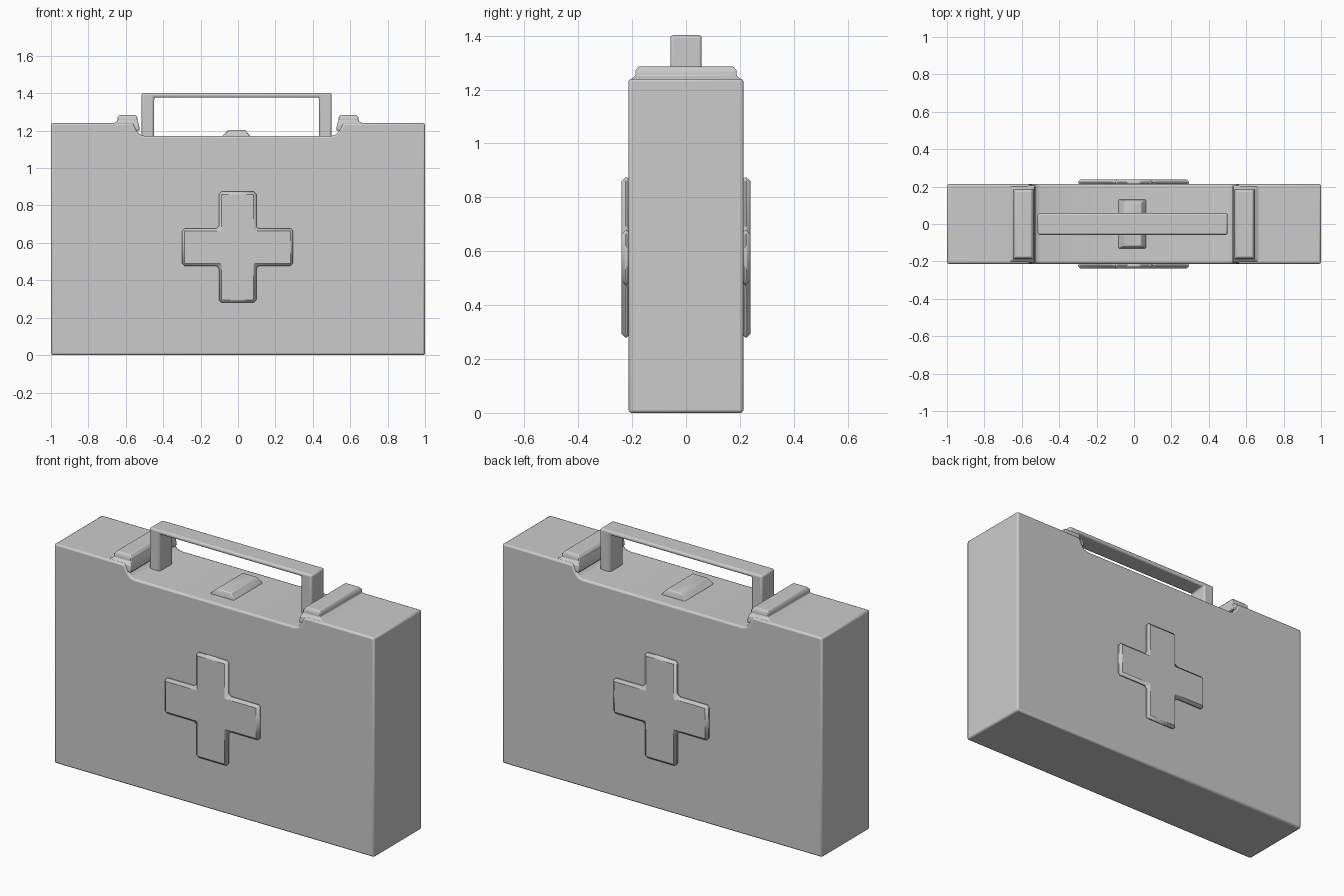
import bpy, bmesh, math

if "Cube" in bpy.data.objects:
    bpy.data.objects.remove(bpy.data.objects["Cube"])


def finish(name, bm, bevel=0.0, segments=2):
    bmesh.ops.recalc_face_normals(bm, faces=bm.faces)
    mesh = bpy.data.meshes.new(name)
    bm.to_mesh(mesh)
    bm.free()
    obj = bpy.data.objects.new(name, mesh)
    bpy.context.collection.objects.link(obj)
    if bevel:
        mod = obj.modifiers.new("soft_edges", 'BEVEL')
        mod.width = bevel
        mod.segments = segments
        mod.limit_method = 'ANGLE'
        mod.angle_limit = math.radians(40)
    bpy.ops.object.select_all(action='DESELECT')
    obj.select_set(True)
    bpy.context.view_layer.objects.active = obj
    bpy.ops.object.shade_smooth_by_angle(angle=math.radians(46))
    return obj


def prism(name, profile, y0, y1, bevel, segments=2):
    """Extrude an (x, z) outline from y0 to y1."""
    bm = bmesh.new()
    face = bm.faces.new([bm.verts.new((x, y0, z)) for x, z in profile])
    new = bmesh.ops.extrude_face_region(bm, geom=[face])["geom"]
    verts = [v for v in new if isinstance(v, bmesh.types.BMVert)]
    bmesh.ops.translate(bm, verts=verts, vec=(0, y1 - y0, 0))
    return finish(name, bm, bevel, segments)


def loft(name, rings, bevel=0.0):
    """Stack rectangles given as (x0, x1, half depth, z)."""
    bm = bmesh.new()
    loops = [[bm.verts.new(p) for p in
              ((a, -d, z), (b, -d, z), (b, d, z), (a, d, z))]
             for a, b, d, z in rings]
    for low, high in zip(loops, loops[1:]):
        for i in range(4):
            j = (i + 1) % 4
            bm.faces.new((low[i], low[j], high[j], high[i]))
    bm.faces.new(loops[0])
    bm.faces.new(loops[-1])
    return finish(name, bm, bevel)


# Case with a sunken area under the handle
half = [(1, 0), (1, 1.24), (0.56, 1.24), (0.545, 1.205), (0.525, 1.18), (0.5, 1.172)]
prism("case", half + [(-x, z) for x, z in reversed(half)], -0.213, 0.213, 0.01)

# Raised ribs either side of the handle
for side, label in ((1, "right"), (-1, "left")):
    loft(label + "_rib", [(side * a, side * b, d, z) for a, b, d, z in (
        (0.525, 0.67, 0.207, 1.2),
        (0.53, 0.67, 0.205, 1.237),
        (0.537, 0.645, 0.188, 1.252),
        (0.537, 0.645, 0.188, 1.27),
        (0.55, 0.633, 0.176, 1.285))], 0.004)

# Carrying handle
prism("handle", [(-0.515, 1.16), (-0.515, 1.402), (0.5, 1.402), (0.5, 1.16),
                 (0.433, 1.16), (0.433, 1.378), (-0.448, 1.378), (-0.448, 1.16)],
      -0.058, 0.058, 0.011, 3)

# Clasp in the middle of the sunken area
loft("clasp", [(-0.085, 0.065, 0.13, 1.16), (-0.085, 0.065, 0.13, 1.172),
               (-0.05, 0.038, 0.118, 1.204)], 0.005)

# Raised crosses, front and back
a, b, c = 0.1, 0.297, 0.577
cross = [(-a, -b), (a, -b), (a, -a), (b, -a), (b, a), (a, a),
         (a, b), (-a, b), (-a, a), (-b, a), (-b, -a), (-a, -a)]
outline = [(x - 0.002, z + c) for x, z in cross]
prism("front_cross", outline, -0.239, -0.205, 0.014, 1)
prism("back_cross", outline, 0.205, 0.239, 0.014, 1)
